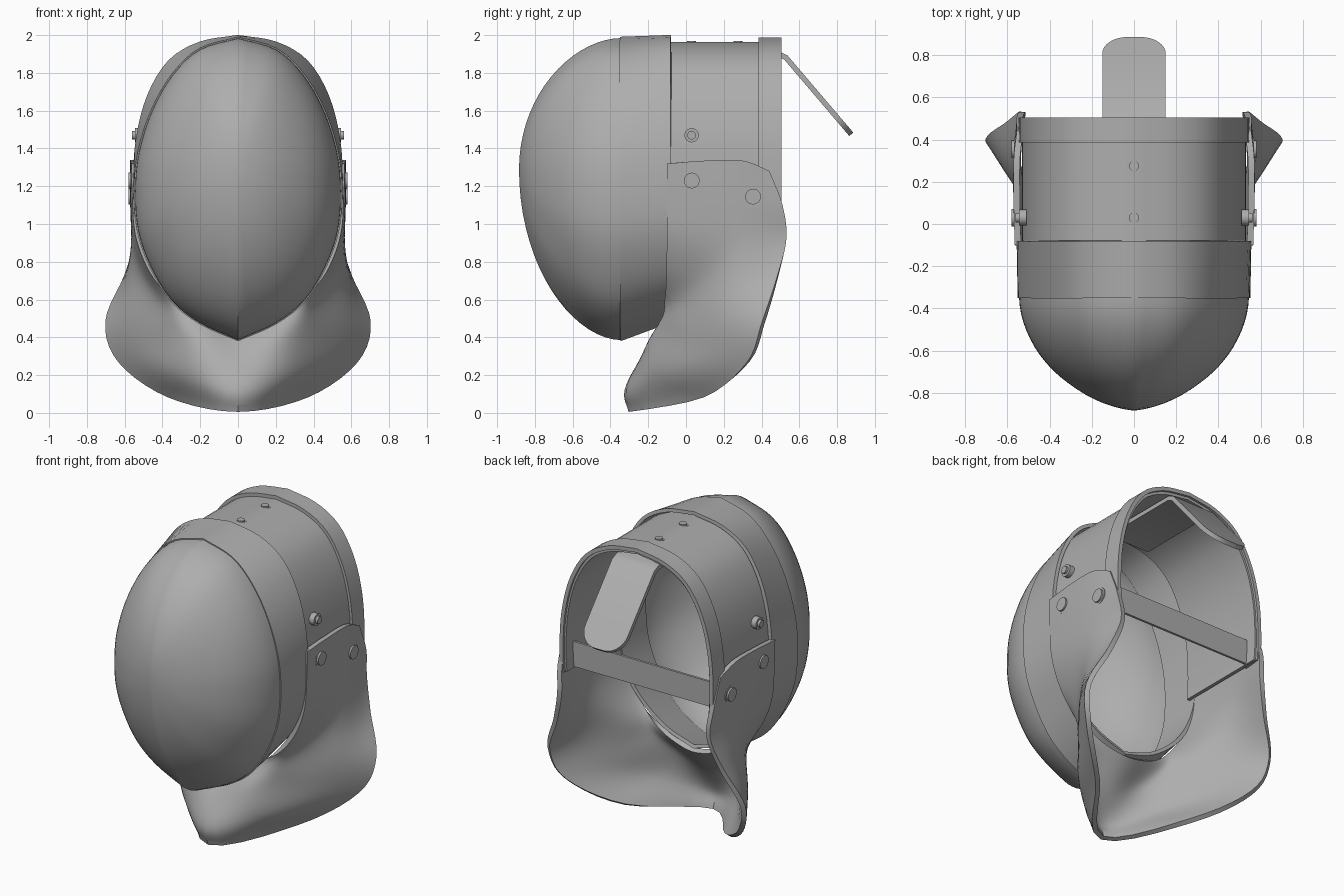
import bpy
import bmesh
import math
from mathutils import Vector

if "Cube" in bpy.data.objects:
    bpy.data.objects.remove(bpy.data.objects["Cube"], do_unlink=True)

GREY = (0.42, 0.42, 0.42, 1)
grey = bpy.data.materials.new("plain grey")
grey.use_nodes = True
grey.diffuse_color = GREY
grey.node_tree.nodes["Principled BSDF"].inputs["Base Color"].default_value = GREY


def finish(name, bm, thickness=0.0, angle=35):
    """Turn a bmesh into a smooth shaded object, thickened if asked."""
    bmesh.ops.remove_doubles(bm, verts=bm.verts, dist=0.0005)
    bmesh.ops.recalc_face_normals(bm, faces=bm.faces)
    mesh = bpy.data.meshes.new(name)
    bm.to_mesh(mesh)
    bm.free()
    mesh.materials.append(grey)
    obj = bpy.data.objects.new(name, mesh)
    bpy.context.collection.objects.link(obj)
    if thickness:
        shell = obj.modifiers.new("thickness", "SOLIDIFY")
        shell.thickness = thickness
        shell.offset = 0
    bpy.ops.object.select_all(action="DESELECT")
    bpy.context.view_layer.objects.active = obj
    obj.select_set(True)
    if thickness:
        bpy.ops.object.modifier_apply(modifier="thickness")
    bpy.ops.object.shade_smooth_by_angle(angle=math.radians(angle))
    return obj


def spline(points, steps=4):
    """Smooth curve passing through every point."""
    p = [Vector(q) for q in points]
    p = [2 * p[0] - p[1]] + p + [2 * p[-1] - p[-2]]
    out = []
    for a, b, c, d in zip(p, p[1:], p[2:], p[3:]):
        for k in range(steps):
            t = k / steps
            out.append(b + (c - a) * t / 2 + (2 * a - 5 * b + 4 * c - d) * t * t / 2
                       + (3 * b - a - 3 * c + d) * t ** 3 / 2)
    return out + [p[-2]]


def loft(name, rows, thickness, angle=35):
    """Skin a list of equally long point rows."""
    bm = bmesh.new()
    grid = [[bm.verts.new(p) for p in row] for row in rows]
    for r, s in zip(grid, grid[1:]):
        for a, b, c, d in zip(r, r[1:], s[1:], s):
            bm.faces.new((a, b, c, d))
    return finish(name, bm, thickness, angle)


def mirrored(half):
    """Complete a half outline that starts at the middle."""
    flip = [Vector((-p[0], *p[1:])) for p in half]
    return flip[::-1] + list(half[1:])


def at_depth(outline, y, inset=0.0):
    """Stand a flat outline up at depth y, optionally shrunk."""
    return [Vector((x * (1 - inset), y, 1.2 + (z - 1.2) * (1 - inset))) for x, z in outline]


# Half outlines of the mask, from crown to chin: face edge and rear edge
front_half = spline([(0, 1.98), (.2, 1.92), (.34, 1.79), (.45, 1.6), (.52, 1.38), (.54, 1.18),
                     (.525, .97), (.46, .78), (.35, .6), (.2, .48), (0, .39)])
rear_half = spline([(0, 1.99), (.2, 1.955), (.36, 1.86), (.47, 1.68), (.53, 1.45), (.545, 1.2),
                    (.53, 1), (.47, .83), (.37, .69), (.2, .56), (0, .49)])
front_outline, rear_outline = mirrored(front_half), mirrored(rear_half)

# Domed face with a slight ridge down the middle
APEX_Z, FACE_Y = 1.29, -.35
dome_rows = []
for i in range(19):
    t = math.pi / 2 * i / 18
    row = []
    for x, z in front_outline:
        px = x * math.sin(t)
        ridge = .03 * max(0, 1 - abs(px) / .3) * math.cos(t)
        depth = .5 * max(0, math.cos(t)) ** 1.12 + ridge
        row.append(Vector((px, FACE_Y - depth, APEX_Z + (z - APEX_Z) * math.sin(t))))
    dome_rows.append(row)
loft("face_dome", dome_rows, .008)

# Band round the rim of the face
loft("rim_band", [at_depth(front_outline, -.35), at_depth(rear_outline, -.08)], .022)

# Hood over the head, with a raised strip along its rear edge
arch = mirrored([p for p in rear_half if p[1] > 1.02])
loft("hood", [at_depth(arch, y, .045) for y in (-.12, .1, .3, .49)], .02)
loft("hood_rear_strip", [at_depth(arch, y, .02) for y in (.385, .505)], .025)

# Bib: columns run from the rim to the free edge, from the cheek round to the chin
cheek_to_chin = [
    [(.55, -.1, 1.32), (.555, .1, 1.335), (.555, .3, 1.335), (.54, .44, 1.28)],
    [(.545, -.1, 1.15), (.555, .1, 1.15), (.555, .3, 1.12), (.54, .51, 1.1)],
    [(.53, -.1, .95), (.54, .1, .92), (.55, .32, .93), (.53, .53, .92)],
    [(.47, -.1, .78), (.49, .08, .74), (.56, .28, .74), (.59, .485, .72)],
    [(.38, -.1, .65), (.41, 0, .58), (.56, .2, .52), (.69, .41, .48)],
    [(.28, -.1, .56), (.33, -.09, .46), (.48, .1, .34), (.62, .33, .27)],
    [(.15, -.09, .5), (.19, -.19, .36), (.27, -.15, .2), (.36, .1, .09)],
    [(0, -.08, .47), (0, -.22, .29), (0, -.31, .12), (0, -.29, .01)]]
columns = [spline(c, 6) for c in cheek_to_chin]
rows = [mirrored(list(r)[::-1]) for r in zip(*columns)]
loft("bib", [spline(r, 5) for r in rows], .03)

# Strap across the back of the head
loft("back_strap", [[Vector((x, .41, z)) for x in (-.54, .54)] for z in (1.06, 1.22)], .015)

# Sprung tongue: flat under the hood, then bent down behind with a round end
path = [Vector(p) for p in ((0, -.05, 1.9), (0, .49, 1.9), (0, .53, 1.88))]
bend, tip = path[-1], Vector((0, .875, 1.475))
CORNER, HALF = .12, .15
along = (tip - bend).normalized()
stations = [(p, HALF) for p in path]
for i in range(9):
    a = math.pi / 2 * i / 8
    stations.append((tip - along * CORNER * (1 - math.sin(a)), HALF - CORNER * (1 - math.cos(a))))
loft("back_tongue", [[p + Vector((w * s, 0, 0)) for s in (-1, 0, 1)] for p, w in stations], .028, 50)


def rivet(name, position, direction, radius, height):
    """Low round-edged stud pointing along direction."""
    bm = bmesh.new()
    bmesh.ops.create_cone(bm, cap_ends=True, segments=20, radius1=radius, radius2=radius, depth=height)
    top = [e for e in bm.edges if all(v.co.z > 0 for v in e.verts)]
    bmesh.ops.bevel(bm, geom=top, offset=height * .3, segments=2, affect="EDGES")
    obj = finish(name, bm)
    obj.location = position
    obj.rotation_euler = Vector(direction).to_track_quat("Z", "Y").to_euler()


# Studs on the cheeks and crown
for side, s in (("left", 1), ("right", -1)):
    rivet(side + "_hood_rivet", (.535 * s, .03, 1.47), (s, 0, 0), .038, .05)
    rivet(side + "_front_bib_rivet", (.56 * s, .03, 1.23), (s, 0, 0), .054, .04)
    rivet(side + "_rear_bib_rivet", (.56 * s, .355, 1.145), (s, 0, 0), .054, .04)
for name, y in (("front", .03), ("rear", .275)):
    rivet(name + "_crown_rivet", (0, y, 1.955), (0, 0, 1), .033, .03)
